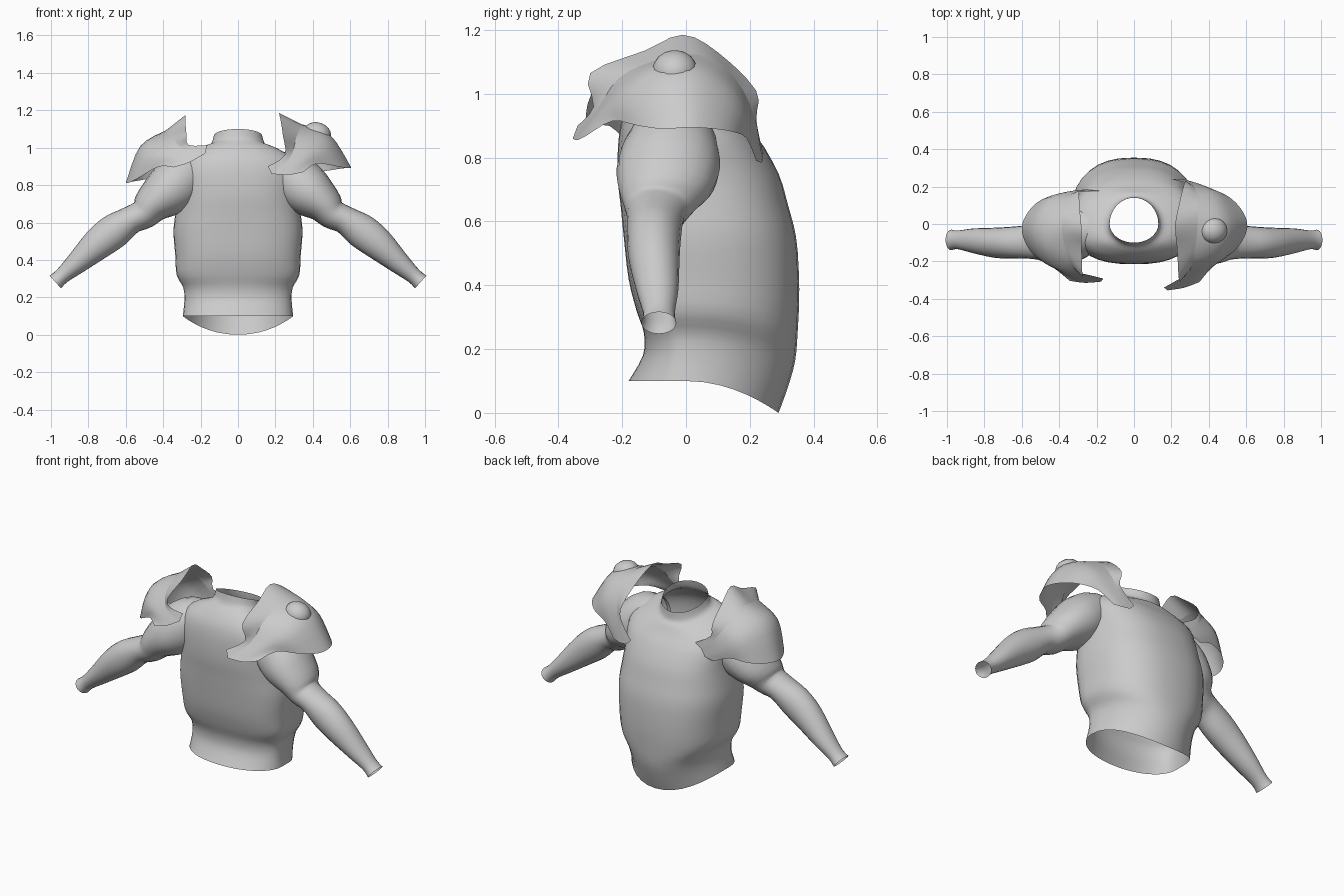
import bpy
import bmesh
import math
from mathutils import Vector, Matrix

cube = bpy.data.objects.get("Cube")
if cube:
    bpy.data.objects.remove(cube, do_unlink=True)

# One plain grey for everything
GREY = (0.6, 0.6, 0.6, 1.0)
grey = bpy.data.materials.new("plain_grey")
grey.use_nodes = True
grey.diffuse_color = GREY
for node in grey.node_tree.nodes:
    if node.type == 'BSDF_PRINCIPLED':
        node.inputs["Base Color"].default_value = GREY


def spline(points, steps):
    """Smooth curve through the points, in any number of dimensions."""
    result = []
    last = len(points) - 1
    for i in range(last):
        before, start = points[max(i - 1, 0)], points[i]
        end, after = points[i + 1], points[min(i + 2, last)]
        for step in range(steps):
            t = step / steps
            values = []
            for a, b, c, d in zip(before, start, end, after):
                tangent_in, tangent_out = (c - a) / 2, (d - b) / 2
                bend = 3 * (c - b) - 2 * tangent_in - tangent_out
                twist = 2 * (b - c) + tangent_in + tangent_out
                values.append(b + t * (tangent_in + t * (bend + t * twist)))
            result.append(tuple(values))
    result.append(tuple(points[last]))
    return result


def finish(name, bm, angle=50):
    """Turn a bmesh into a smooth shaded grey object."""
    mesh = bpy.data.meshes.new(name)
    bm.to_mesh(mesh)
    bm.free()
    mesh.materials.append(grey)
    obj = bpy.data.objects.new(name, mesh)
    bpy.context.collection.objects.link(obj)
    bpy.ops.object.select_all(action='DESELECT')
    obj.select_set(True)
    bpy.context.view_layer.objects.active = obj
    bpy.ops.object.shade_smooth_by_angle(angle=math.radians(angle))


def sheet(name, rows, wrap=False):
    """Skin neighbouring rows of points with quads."""
    bm = bmesh.new()
    grid = [[bm.verts.new(p) for p in row] for row in rows]
    count = len(grid[0])
    for low, high in zip(grid, grid[1:]):
        for i in range(count if wrap else count - 1):
            j = (i + 1) % count
            bm.faces.new((low[i], low[j], high[j], high[i]))
    bmesh.ops.recalc_face_normals(bm, faces=bm.faces[:])
    finish(name, bm)


def rounded(value, power):
    """Superellipse helper: squarer for larger powers."""
    return math.copysign(abs(value) ** (2 / power), value)


def ramp(value, low, high):
    """Zero below low, one above high, straight between."""
    return min(1, max(0, (value - low) / (high - low)))


# Torso: height, half width, front y, back y, squareness
torso_profile = [
    (.10, .295, -.18, .29, 2.1), (.18, .287, -.135, .32, 2.1),
    (.25, .292, -.132, .342, 2.2), (.32, .328, -.155, .35, 2.4),
    (.42, .335, -.18, .355, 2.5), (.55, .345, -.195, .345, 2.5),
    (.65, .335, -.205, .32, 2.5), (.75, .325, -.215, .29, 2.5),
    (.87, .33, -.21, .225, 2.5), (.95, .3, -.19, .19, 2.4),
    (1.01, .22, -.15, .168, 2.2), (1.045, .15, -.115, .147, 2),
    (1.1, .13, -.1, .14, 2),
]
torso_rows = []
SIDES = 36
for z, width, front, back, squareness in spline(torso_profile, 3):
    ring = []
    for k in range(SIDES):
        turn = math.tau * k / SIDES
        c, s = math.cos(turn), math.sin(turn)
        y = rounded(s, squareness) * (back if s > 0 else -front)
        # The hem hangs lower and the neck opening tips down at the back
        hem = .1 * max(0, y / .29) ** 2 * (1 - ramp(z, .1, .5))
        neck = .09 * ramp(y, -.1, .14) * ramp(z, .85, 1.05)
        ring.append((width * rounded(c, squareness), y, z - hem - neck))
    torso_rows.append(ring)
sheet("torso", torso_rows, wrap=True)

# Arms: centre x, y, z, thickness in the x-z plane, thickness along y
arm_path = [
    (.2, -.03, .87, .11, .11), (.28, -.045, .84, .138, .142),
    (.37, -.055, .77, .138, .162),
    (.455, -.065, .70, .105, .145), (.505, -.085, .645, .082, .108),
    (.57, -.095, .615, .075, .09), (.66, -.1, .555, .092, .085),
    (.75, -.1, .485, .085, .08), (.86, -.09, .385, .06, .066),
    (.94, -.085, .315, .043, .05), (.977, -.085, .282, .046, .055),
]
arm_curve = spline(arm_path, 3)
ARM_SIDES = 20
for side, label in ((1, "left"), (-1, "right")):
    arm_rows = []
    for i, (x, y, z, thick, deep) in enumerate(arm_curve):
        before = arm_curve[max(i - 1, 0)]
        after = arm_curve[min(i + 1, len(arm_curve) - 1)]
        along = Vector((after[0] - before[0], 0, after[2] - before[2]))
        along.normalize()
        ring = []
        for k in range(ARM_SIDES):
            turn = math.tau * k / ARM_SIDES
            up = thick * math.cos(turn)
            ring.append((side * (x - along.z * up),
                         y + deep * math.sin(turn),
                         z + along.x * up))
        arm_rows.append(ring)
    sheet(label + "_arm", arm_rows, wrap=True)

# Shoulder guard, front tail to back tail: collar edge, crease, dome, rim
guard = [
    ((.16, -.34, .90), (.18, -.355, .86), (.27, -.34, .855), (.35, -.31, .87)),
    ((.25, -.29, .96), (.28, -.28, .95), (.36, -.265, .94), (.42, -.23, .915)),
    ((.24, -.3, 1.065), (.31, -.21, 1.05), (.45, -.19, 1.0), (.53, -.15, .9)),
    ((.23, -.13, 1.135), (.33, -.11, 1.1), (.48, -.1, 1.06), (.59, -.07, .89)),
    ((.22, -.01, 1.185), (.34, 0, 1.125), (.49, 0, 1.07), (.605, .01, .895)),
    ((.24, .1, 1.13), (.34, .1, 1.1), (.47, .09, 1.04), (.565, .09, .89)),
    ((.27, .22, 1.01), (.33, .18, 1.01), (.43, .17, .97), (.5, .15, .88)),
    ((.28, .22, .92), (.3, .22, .9), (.36, .21, .87), (.41, .19, .86)),
    ((.2, .24, .82), (.23, .24, .79), (.28, .235, .785), (.33, .22, .79)),
]


def left_place(p):
    return p


tilt = Matrix.Rotation(math.radians(-11.5), 3, 'Y')


def right_place(p):
    """Mirrored guard with shorter, higher tails, tipped down the arm."""
    x, y, z = p
    moved = tilt @ Vector((.22 - x, 0, z - 1.185))
    depth = y * (.8 + .6 * (x - .16)) - .02
    lift = .7 * abs(y) * (.6 - x) * ramp(z, 1.1, .95)
    return (moved.x - .28, depth, moved.z + 1.175 + lift)


for label, place in (("left", left_place), ("right", right_place)):
    for part, first, last in (("collar_flange", 0, 2), ("shoulder_dome", 1, 4)):
        columns = [spline([place(row[c]) for row in guard], 3)
                   for c in range(first, last)]
        rows = [spline(points, 4) for points in zip(*columns)]
        sheet(label + "_" + part, rows)

# Low stud set into the left guard
bm = bmesh.new()
bmesh.ops.create_uvsphere(bm, u_segments=16, v_segments=10, radius=1)
under = [v for v in bm.verts if v.co.z < -.1]
bmesh.ops.delete(bm, geom=under, context='VERTS')
shape = (Matrix.Translation((.425, -.035, 1.075))
         @ Matrix.Rotation(math.radians(20), 4, 'Y')
         @ Matrix.Diagonal((.075, .07, .06, 1)))
bm.transform(shape)
finish("left_shoulder_stud", bm)
